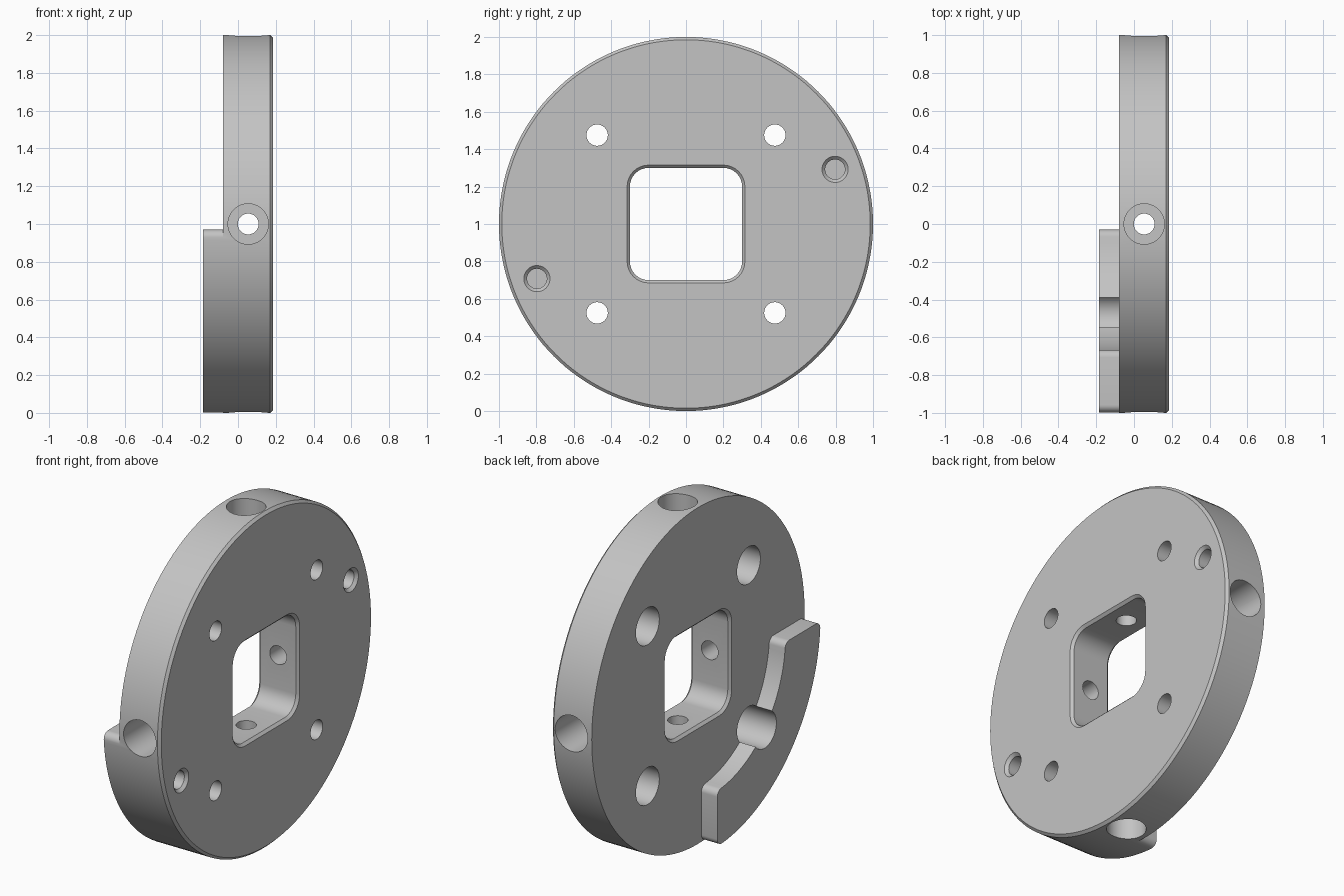
import bpy, bmesh, math
from mathutils import Vector

if "Cube" in bpy.data.objects:
    bpy.data.objects.remove(bpy.data.objects["Cube"])

X_BACK, X_FACE, X_FRONT = -0.185, -0.08, 0.185   # lip face, plate back, plate front
CH = 0.015                                       # edge chamfer


def loft(name, rings):
    """Solid through a list of matching point rings, capped at both ends."""
    bm = bmesh.new()
    vs = [[bm.verts.new(p) for p in r] for r in rings]
    n = len(vs[0])
    for a, b in zip(vs, vs[1:]):
        for i in range(n):
            j = (i + 1) % n
            bm.faces.new((a[i], a[j], b[j], b[i]))
    bm.faces.new(vs[0])
    bm.faces.new(vs[-1])
    bmesh.ops.recalc_face_normals(bm, faces=bm.faces)
    me = bpy.data.meshes.new(name)
    bm.to_mesh(me)
    bm.free()
    ob = bpy.data.objects.new(name, me)
    bpy.context.collection.objects.link(ob)
    return ob


def turned(name, axis, steps, centre=(0, 0), n=48):
    """Stepped cylinder along an axis (0 x, 1 y, 2 z); steps are (position, radius)."""
    rings = []
    for pos, r in steps:
        ring = []
        for i in range(n):
            a = 2 * math.pi * i / n
            p = [centre[0] + r * math.cos(a), centre[1] + r * math.sin(a)]
            p.insert(axis, pos)
            ring.append(Vector(p) + Vector((0, 0, 1)))
        rings.append(ring)
    return loft(name, rings)


def arc(cy, cz, r, a0, a1, n):
    return [(cy + r * math.cos(a0 + (a1 - a0) * i / n),
             cz + r * math.sin(a0 + (a1 - a0) * i / n)) for i in range(n + 1)]


def section(x, pts):
    return [Vector((x, y, z + 1)) for y, z in pts]


def cut(target, cutter):
    m = target.modifiers.new("cut", 'BOOLEAN')
    m.operation, m.solver, m.object = 'DIFFERENCE', 'EXACT', cutter
    bpy.context.view_layer.objects.active = target
    bpy.ops.object.modifier_apply(modifier=m.name)
    bpy.data.objects.remove(cutter)


# Full round blank with the front rim chamfered
plate = turned("round_plate", 0, [(X_BACK, 1), (X_FRONT - CH, 1), (X_FRONT, 1 - CH)], n=144)

# Clear the back except for the quarter-ring lip with rounded corners
R, GAP, F = 0.67, 0.03, 0.04
fy, fz = -math.sqrt((R + F) ** 2 - (GAP + F) ** 2), -(GAP + F)
ang = math.atan2(-fz, -fy)                       # where the inner fillet meets the arc
half = [(-2, fz)] + arc(-0.9975 + F, fz, F, math.pi, math.pi / 2, 8)
half += arc(fy, fz, F, math.pi / 2, ang, 8)
inner = arc(0, 0, R, math.pi + ang, 1.5 * math.pi - ang, 32)[1:-1]
outline = half + inner + [(z, y) for y, z in reversed(half)] + [(2, -2), (2, 2), (-2, 2)]
cut(plate, loft("back_cutter", [section(-0.4, outline), section(X_FACE, outline)]))


# Rounded square window, chamfered on both faces
def window(x, grow):
    c, r = 0.20, 0.10 + grow
    pts = []
    for k, (sy, sz) in enumerate([(1, 1), (-1, 1), (-1, -1), (1, -1)]):
        pts += arc(sy * c, sz * c, r, k * math.pi / 2, (k + 1) * math.pi / 2, 8)
    return section(x, pts)


cut(plate, loft("window_cutter", [
    window(X_FACE - 0.02, CH + 0.02), window(X_FACE + CH, 0),
    window(X_FRONT - CH, 0), window(X_FRONT + 0.02, CH + 0.02)]))

# Four bolt holes, counterbored from the back
for sy in (-1, 1):
    for sz in (-1, 1):
        cut(plate, turned("bolt_cutter", 0, [(-0.4, 0.11), (0.08, 0.11), (0.08, 0.057), (0.4, 0.057)],
                          (sy * 0.475, sz * 0.475)))

# Two chamfered blind holes on the front
for s in (-1, 1):
    cut(plate, turned("pin_cutter", 0, [(0.03, 0.053), (X_FRONT - 0.017, 0.053), (X_FRONT + 0.02, 0.09)],
                      (s * 0.797, s * 0.292)))

# Four counterbored screw holes running in from the rim to the window
for axis in (1, 2):
    for s in (-1, 1):
        cut(plate, turned("rim_cutter", axis, [(s * 0.2, 0.055), (s * 0.7, 0.055), (s * 0.7, 0.107), (s * 1.2, 0.107)],
                          (0.054, 0)))

# Plain grey finish, smooth curves with crisp edges
grey = bpy.data.materials.new("plain_grey")
grey.diffuse_color = (0.55, 0.55, 0.55, 1)
grey.use_nodes = True
grey.node_tree.nodes["Principled BSDF"].inputs["Base Color"].default_value = grey.diffuse_color
plate.data.materials.clear()
plate.data.materials.append(grey)
for p in plate.data.polygons:
    p.material_index = 0
bpy.ops.object.select_all(action='DESELECT')
plate.select_set(True)
bpy.context.view_layer.objects.active = plate
bpy.ops.object.shade_smooth_by_angle(angle=math.radians(30))
